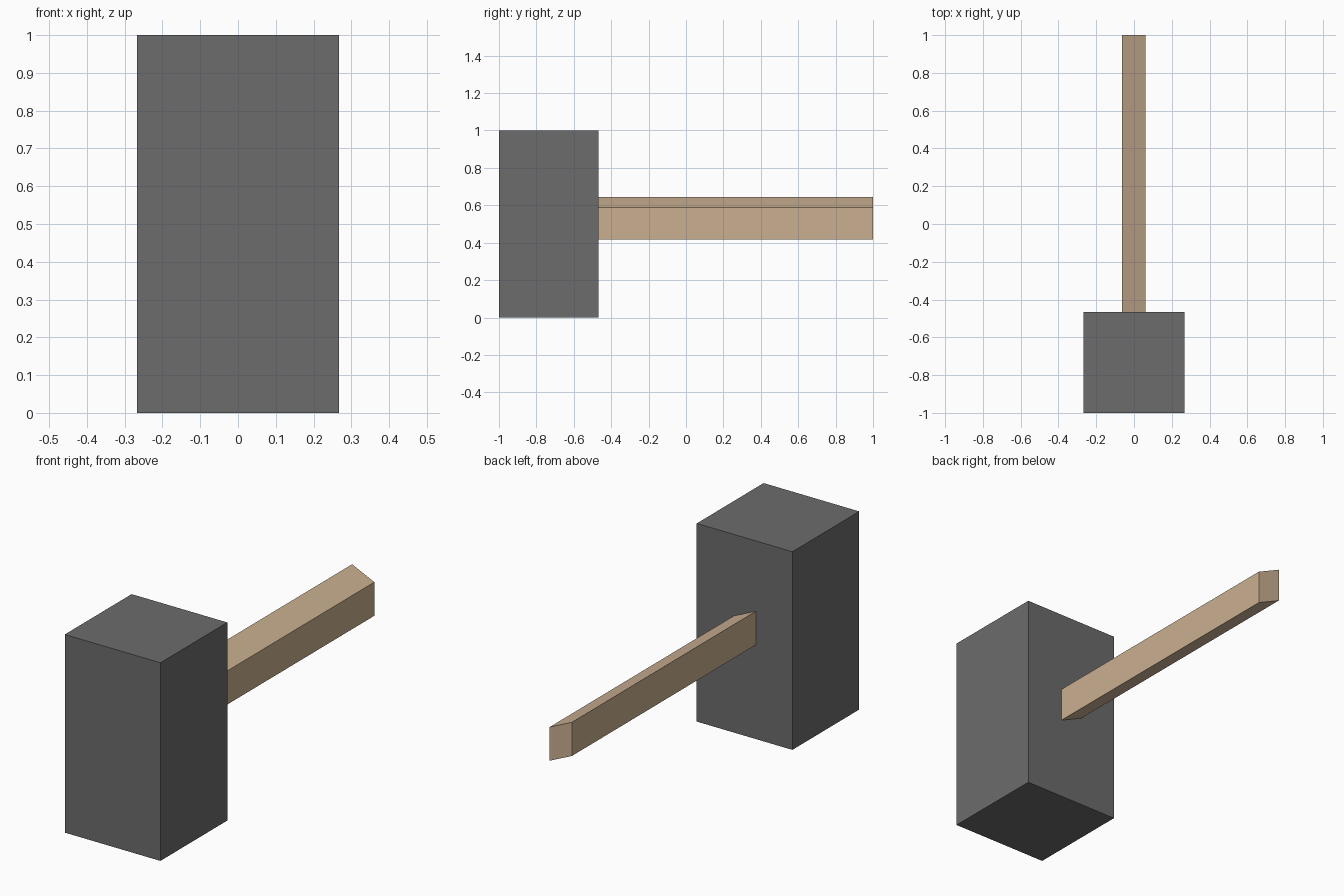
import bpy

if "Cube" in bpy.data.objects:
    bpy.data.objects.remove(bpy.data.objects["Cube"])


def material(name, rgb):
    m = bpy.data.materials.new(name)
    m.diffuse_color = (*rgb, 1.0)
    m.use_nodes = True
    m.node_tree.nodes["Principled BSDF"].inputs["Base Color"].default_value = m.diffuse_color
    return m


def prism(name, profile, y0, y1, mat):
    """Extrude an (x, z) profile, counter-clockwise from the front, along y."""
    n = len(profile)
    verts = [(x, y, z) for y in (y0, y1) for x, z in profile]
    faces = [tuple(range(n)), tuple(range(2 * n - 1, n - 1, -1))]
    faces += [(i, i + n, (i + 1) % n + n, (i + 1) % n) for i in range(n)]
    mesh = bpy.data.meshes.new(name)
    mesh.from_pydata(verts, [], faces)
    mesh.materials.append(mat)
    obj = bpy.data.objects.new(name, mesh)
    bpy.context.collection.objects.link(obj)
    return obj


iron = material("dark grey iron", (0.15, 0.15, 0.15))
wood = material("light wood", (0.59, 0.43, 0.283))

# Hammer head: upright block
h = 0.267
prism("hammer_head", [(-h, 0), (h, 0), (h, 1), (-h, 1)], -1.0, -0.467, iron)

# Handle: bar with a skewed section, its left side higher than the right
prism("handle", [(-0.063, 0.475), (0.061, 0.418), (0.061, 0.588), (-0.063, 0.645)],
      -0.467, 1.0, wood)
